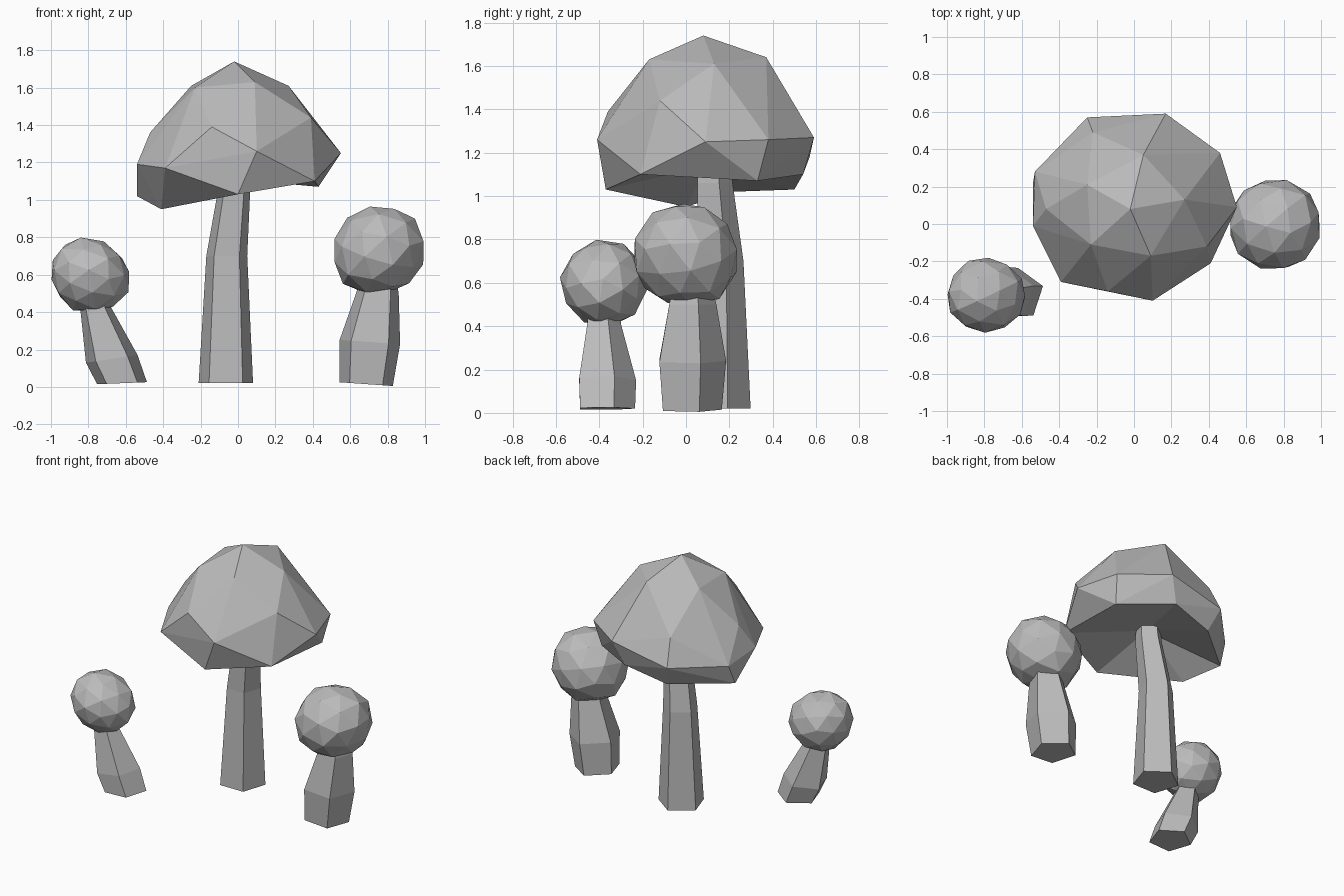
import bpy, bmesh, math, random
from mathutils import Vector, Euler

random.seed(4)
if "Cube" in bpy.data.objects:
    bpy.data.objects.remove(bpy.data.objects["Cube"])

grey = bpy.data.materials.new("stone_grey")
grey.use_nodes = True
color = (0.5, 0.5, 0.5, 1)
grey.diffuse_color = color
grey.node_tree.nodes["Principled BSDF"].inputs["Base Color"].default_value = color


def finish(bm, name):
    """Turn a bmesh into a flat-shaded grey object."""
    bmesh.ops.recalc_face_normals(bm, faces=bm.faces[:])
    mesh = bpy.data.meshes.new(name)
    bm.to_mesh(mesh)
    bm.free()
    mesh.materials.append(grey)
    obj = bpy.data.objects.new(name, mesh)
    bpy.context.collection.objects.link(obj)
    return obj


def hull(bm):
    """Wrap the loose points in a faceted shell."""
    result = bmesh.ops.convex_hull(bm, input=bm.verts[:])
    loose = [v for v in bm.verts if not v.link_faces]
    bmesh.ops.delete(bm, geom=loose, context='VERTS')
    return result


def stem(name, sections, turn=0.0, sides=5):
    """Loft a bent stalk through (x, y, z, radius, slope) sections."""
    bm = bmesh.new()
    rings = []
    for x, y, z, radius, slope in sections:
        ring = []
        for i in range(sides):
            a = math.pi / 2 + turn + math.tau * i / sides
            dx, dy = radius * math.cos(a), radius * math.sin(a)
            ring.append(bm.verts.new((x + dx, y + dy, z + slope * dx)))
        rings.append(ring)
    for low, high in zip(rings, rings[1:]):
        for i in range(sides):
            j = (i + 1) % sides
            bm.faces.new((low[i], low[j], high[j], high[i]))
    bm.faces.new(rings[0])
    bm.faces.new(rings[-1])
    return finish(bm, name)


def round_cap(name, center, size, tilt, floor, wall, lean):
    """Rough ball with a flattened underside and an optional flat side."""
    bm = bmesh.new()
    bmesh.ops.create_icosphere(bm, subdivisions=2, radius=1)
    points = []
    for v in bm.verts:
        p = Euler(tilt).to_matrix() @ v.co * random.uniform(0.97, 1.04)
        p = Vector(center) + Vector(a * b for a, b in zip(p, size))
        p.x = min(p.x + lean * max(p.z - center[2], 0), wall)
        p.z = max(p.z, floor)
        points.append(p)
    bm.clear()
    for p in points:
        bm.verts.new(p)
    hull(bm)
    return finish(bm, name)


def broad_cap(name, dome, rim, hollow):
    """Faceted dome whose underside is hollowed to a central point."""
    bm = bmesh.new()
    for p in dome:
        bm.verts.new(p)
    lower = {bm.verts.new(p) for p in rim}
    hull(bm)
    bm.normal_update()
    under = [f for f in bm.faces
             if all(v in lower for v in f.verts) and f.normal.z < -0.3]
    bmesh.ops.delete(bm, geom=under, context='FACES')
    edges = [e for e in bm.edges if e.is_boundary]
    center = bm.verts.new(hollow)
    for e in edges:
        bm.faces.new((e.verts[0], e.verts[1], center))
    return finish(bm, name)


# Tall mushroom: crown, shoulder and brim points, then the lower rim
crown = [(-.02, .08, 1.74), (.05, .37, 1.64), (-.25, .21, 1.61),
         (-.23, -.11, 1.6), (.09, -.17, 1.63), (.27, .13, 1.61)]
shoulder = [(-.14, -.36, 1.39), (.39, -.12, 1.44), (-.47, .08, 1.36), (-.22, .49, 1.36)]
brim = [(.1, -.41, 1.26), (-.39, -.31, 1.17), (-.54, -.01, 1.19),
        (-.53, .28, 1.16), (-.25, .57, 1.18), (.17, .59, 1.27),
        (.46, .38, 1.26), (.55, .09, 1.25)]
rim = [(0, -.37, 1.03), (.41, -.21, 1.1), (.43, .33, 1.07), (.1, .54, 1.1),
       (-.2, .5, 1.03), (-.54, .22, 1.02), (-.41, 0, .95)]
broad_cap("tall_cap", crown + shoulder + brim, rim, (-.02, .1, 1.14))
stem("tall_stem", [(-.065, .145, .02, .153, 0), (-.06, .15, .7, .115, 0),
                   (-.02, .125, 1.06, .09, 0), (-.02, .12, 1.2, .08, 0)])

# Medium mushroom on the left
round_cap("medium_cap", (.746, 0, .725), (.25, .245, .245), (.3, .2, .4),
          .505, 1, .08)
stem("medium_stem", [(.685, .015, .015, .15, -.07), (.705, .015, .24, .17, -.07),
                     (.745, .02, .5, .12, 0), (.75, .02, .58, .1, 0)])

# Small leaning mushroom on the right
round_cap("small_cap", (-.785, -.38, .595), (.215, .2, .2), (.5, .3, .2),
          .405, -.583, -.15)
stem("small_stem", [(-.62, -.375, .02, .14, .04), (-.675, -.375, .15, .145, .15),
                    (-.76, -.385, .41, .085, .2), (-.78, -.385, .5, .08, .2)])
